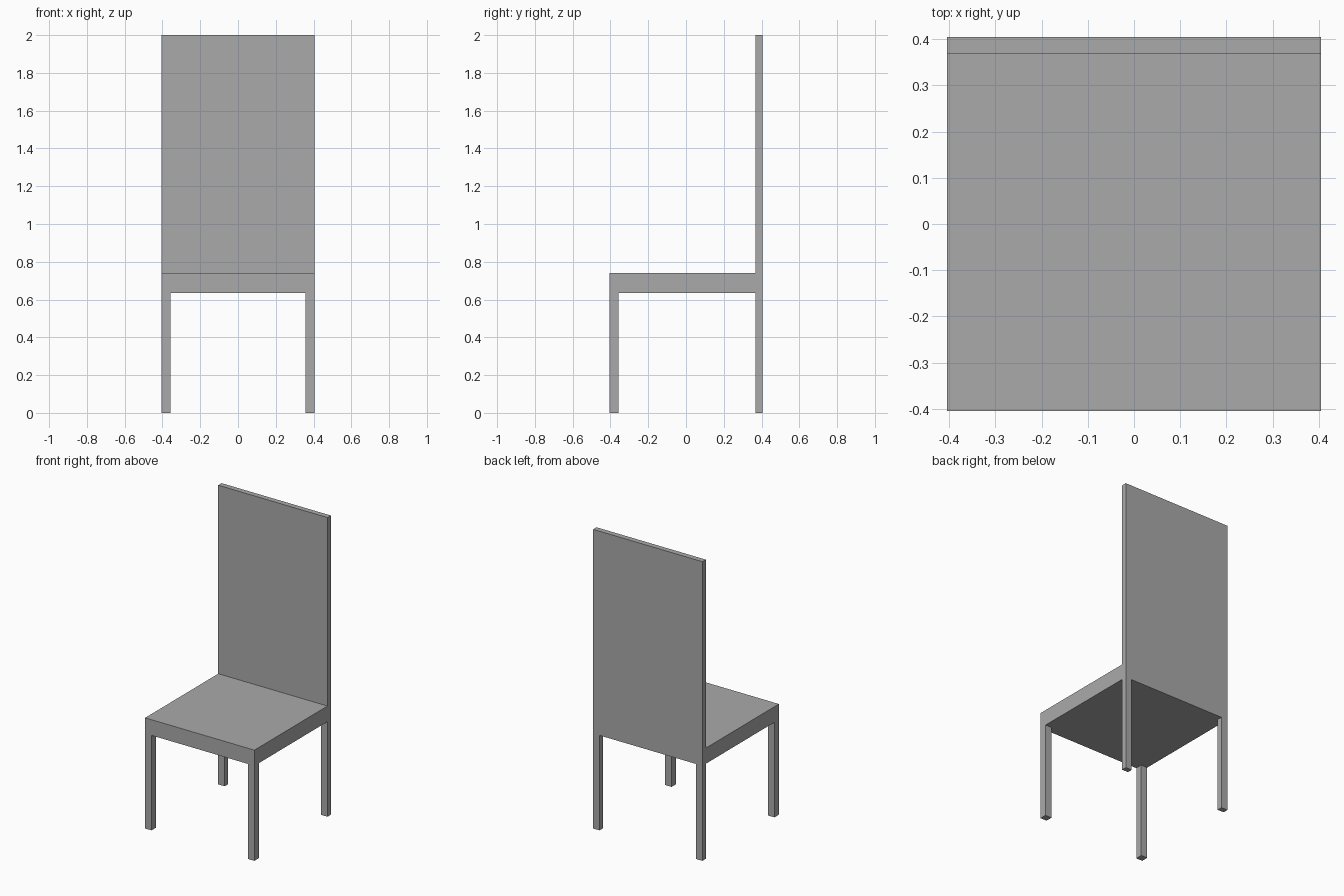
import bpy
import bmesh
from mathutils import Vector

if "Cube" in bpy.data.objects:
    bpy.data.objects.remove(bpy.data.objects["Cube"], do_unlink=True)

HALF = 0.404                      # half of the square footprint
LEG = 0.357                       # inner face of the front and side legs
BACK = 0.368                      # front face of the backrest and rear legs
SEAT_LOW, SEAT_TOP, TOP = 0.635, 0.74, 2.0

grey = bpy.data.materials.new("plain_grey")
grey.use_nodes = True
colour = (0.4, 0.4, 0.4, 1)
grey.diffuse_color = colour
grey.node_tree.nodes["Principled BSDF"].inputs["Base Color"].default_value = colour


def extrude_to(bm, faces, z):
    """Extrude a flat group of faces vertically to height z."""
    result = bmesh.ops.extrude_face_region(bm, geom=faces)
    for item in result["geom"]:
        if isinstance(item, bmesh.types.BMVert):
            item.co.z = z
    # Drop any base faces left inside the solid
    leftovers = [f for f in faces if f.is_valid]
    if leftovers:
        bmesh.ops.delete(bm, geom=leftovers, context='FACES')


# Seat slab
bm = bmesh.new()
bmesh.ops.create_cube(bm, size=1)
for v in bm.verts:
    v.co.x *= 2 * HALF
    v.co.y *= 2 * HALF
    v.co.z = SEAT_TOP if v.co.z > 0 else SEAT_LOW

# Cuts that outline the legs and the backrest
for axis, place in (("X", -LEG), ("X", LEG), ("Y", -LEG), ("Y", BACK)):
    normal = Vector((axis == "X", axis == "Y", 0))
    bmesh.ops.bisect_plane(bm, geom=bm.verts[:] + bm.edges[:] + bm.faces[:],
                           plane_co=normal * place, plane_no=normal)

# Backrest, raised from the rear strip of the seat
bm.normal_update()
strip = [f for f in bm.faces
         if f.normal.z > 0.9 and f.calc_center_median().y > BACK]
extrude_to(bm, strip, TOP)

# Four legs, pulled down from the corners
bm.normal_update()
corners = []
for f in bm.faces:
    c = f.calc_center_median()
    if f.normal.z < -0.9 and abs(c.x) > LEG and (c.y > BACK or c.y < -LEG):
        corners.append(f)
extrude_to(bm, corners, 0)

bmesh.ops.recalc_face_normals(bm, faces=bm.faces)
mesh = bpy.data.meshes.new("chair")
bm.to_mesh(mesh)
bm.free()
mesh.materials.append(grey)
chair = bpy.data.objects.new("chair", mesh)
bpy.context.collection.objects.link(chair)
